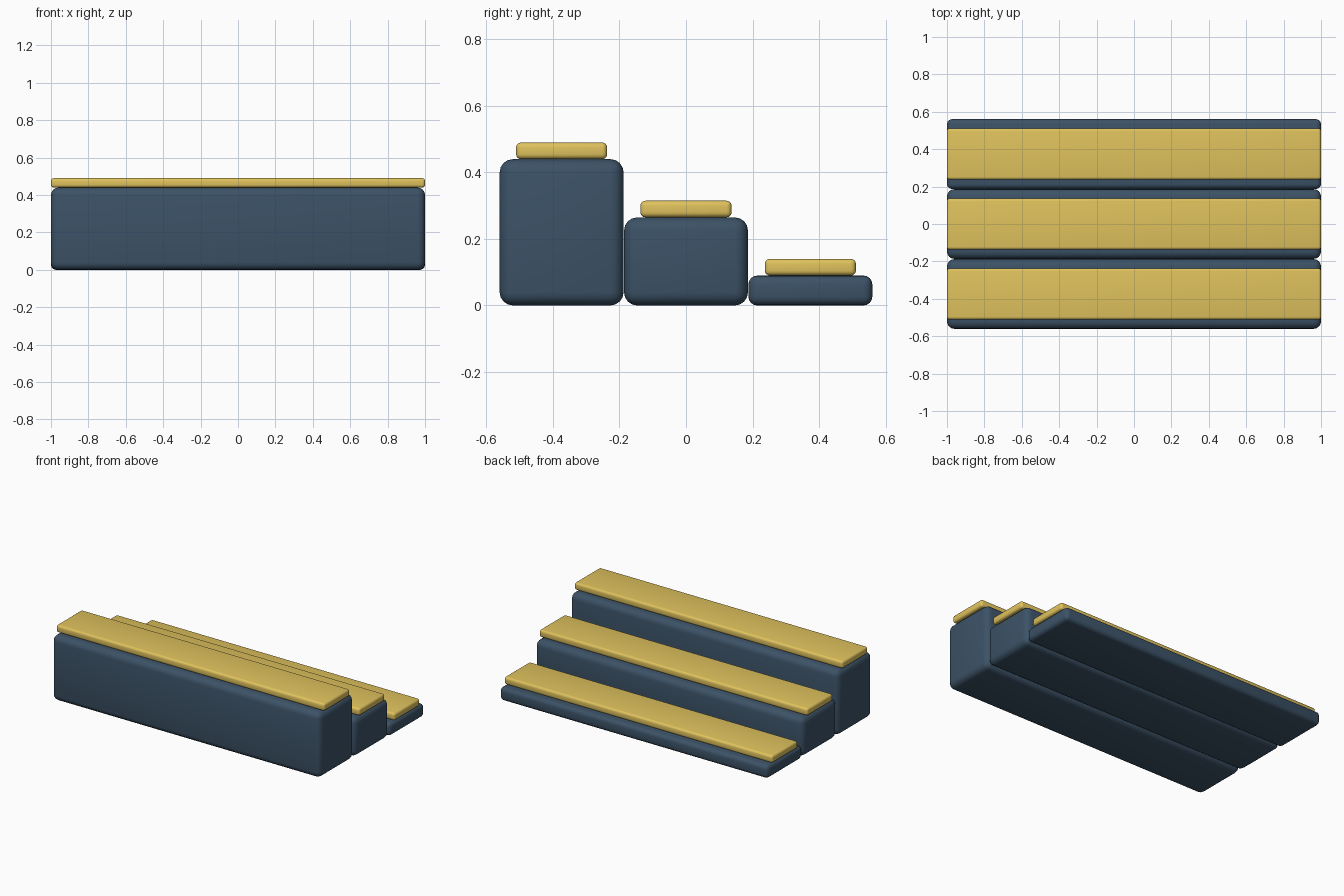
import bpy

if "Cube" in bpy.data.objects:
    bpy.data.objects.remove(bpy.data.objects["Cube"])


def material(name, color):
    m = bpy.data.materials.new(name)
    m.diffuse_color = color
    m.use_nodes = True
    m.node_tree.nodes["Principled BSDF"].inputs["Base Color"].default_value = m.diffuse_color
    return m


navy = material("navy", (0.045, 0.085, 0.135, 1))
yellow = material("yellow", (0.74, 0.54, 0.11, 1))


def rounded_box(name, size, center, radius, mat):
    bpy.ops.mesh.primitive_cube_add(size=1, location=center)
    ob = bpy.context.object
    ob.name = name
    ob.scale = size
    bpy.ops.object.transform_apply(location=False, rotation=False, scale=True)
    bevel = ob.modifiers.new("round", 'BEVEL')
    bevel.width = radius
    bevel.segments = 4
    bpy.ops.object.modifier_apply(modifier="round")
    bpy.ops.object.shade_smooth_by_angle()
    ob.data.materials.append(mat)
    return ob


# Three steps, tallest at the front, each with a tread strip on top
STEP_DEPTH, TREAD_DEPTH, TREAD_THICK = 0.373, 0.274, 0.05
steps = [("front", -1, 0.44, 0.04),
         ("middle", 0, 0.265, 0.04),
         ("back", 1, 0.09, 0.027)]

for label, i, height, radius in steps:
    y = i * 0.374
    rounded_box(label + "_step", (2, STEP_DEPTH, height),
                (0, y, height / 2), radius, navy)
    rounded_box(label + "_tread", (2, TREAD_DEPTH, TREAD_THICK),
                (0, y, height + TREAD_THICK / 2), 0.015, yellow)
